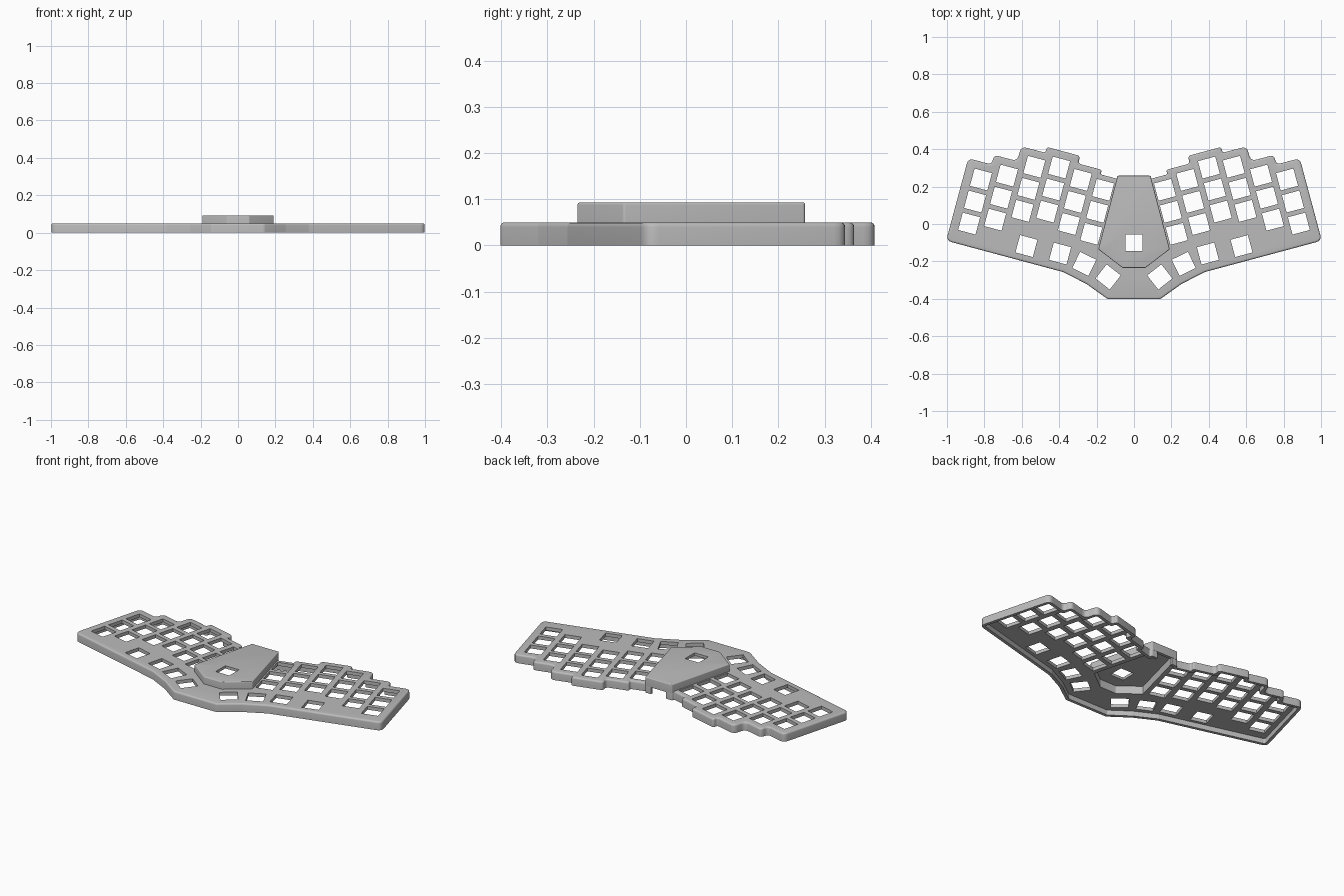
import bpy, bmesh, math
from mathutils import Vector, Matrix

cube = bpy.data.objects.get("Cube")
if cube:
    bpy.data.objects.remove(cube, do_unlink=True)

grey = bpy.data.materials.new("case_grey")
grey.use_nodes = True
grey.diffuse_color = (0.5, 0.5, 0.5, 1)
grey.node_tree.nodes["Principled BSDF"].inputs["Base Color"].default_value = (0.5, 0.5, 0.5, 1)

TILT = math.radians(15)
PITCH_U, PITCH_V, HOLE = 0.129, 0.122, 0.096
WALL = 0.018


def uv(u, v):
    """Point in the tilted key grid of the +x half."""
    return Vector((u, v)) @ Matrix.Rotation(-TILT, 2)


def mirrored(half):
    """Closed counter-clockwise outline from the +x half, listed back to front."""
    half = [Vector(p) for p in half]
    return half[::-1] + [Vector((-p.x, p.y)) for p in half]


def inset(pts, d):
    """Mitred inward offset."""
    out = []
    for i, p in enumerate(pts):
        a = (p - pts[i - 1]).normalized()
        b = (pts[(i + 1) % len(pts)] - p).normalized()
        na, nb = Vector((-a.y, a.x)), Vector((-b.y, b.x))
        out.append(p + (na + nb) * d / (1 + na.dot(nb)))
    return out


def rounded(pts, r, steps=5):
    out = []
    for i, p in enumerate(pts):
        a, b = pts[i - 1] - p, pts[(i + 1) % len(pts)] - p
        turn = math.pi - a.angle(b)
        t = min(r * math.tan(turn / 2), 0.45 * a.length, 0.45 * b.length)
        a, b = p + a.normalized() * t, p + b.normalized() * t
        for k in range(steps + 1):
            s = k / steps
            out.append(a * (1 - s) ** 2 + p * 2 * s * (1 - s) + b * s * s)
    return out


def make(name, bm):
    bmesh.ops.recalc_face_normals(bm, faces=bm.faces)
    mesh = bpy.data.meshes.new(name)
    bm.to_mesh(mesh)
    bm.free()
    mesh.materials.append(grey)
    obj = bpy.data.objects.new(name, mesh)
    bpy.context.collection.objects.link(obj)
    return obj


def loft(name, outline, levels, r):
    """Stack rounded outlines; levels are (height, inset)."""
    bm = bmesh.new()
    rings = [[bm.verts.new((p.x, p.y, z)) for p in rounded(inset(outline, d), max(r - d, 0.004))]
             for z, d in levels]
    for low, high in zip(rings, rings[1:]):
        for i in range(len(low)):
            bm.faces.new((low[i - 1], low[i], high[i], high[i - 1]))
    bm.faces.new(rings[0][::-1])
    bm.faces.new(rings[-1])
    return make(name, bm)


def fillet(bottom, top, r):
    """Straight side with a rounded upper edge."""
    steps = [math.pi / 2 * k / 4 for k in range(5)]
    return [(bottom, 0)] + [(top - r + r * math.sin(a), r - r * math.cos(a)) for a in steps]


def boxes(name, items):
    """Box cutters from (centre, angle, size, low, high)."""
    bm = bmesh.new()
    for c, angle, size, low, high in items:
        m = (Matrix.Translation((c[0], c[1], (low + high) / 2)) @ Matrix.Rotation(angle, 4, "Z")
             @ Matrix.Diagonal((size[0], size[1], high - low, 1)))
        bmesh.ops.create_cube(bm, size=1, matrix=m)
    return make(name, bm)


def cut(obj, cutters):
    bpy.context.view_layer.objects.active = obj
    for c in cutters:
        mod = obj.modifiers.new("cut", "BOOLEAN")
        mod.operation, mod.solver, mod.object = "DIFFERENCE", "EXACT", c
        bpy.ops.object.modifier_apply(modifier=mod.name)


# Outlines: stepped case edge and the raised centre cover
case_half = [(0.089, 0.257), uv(0.152, 0.21)]
steps = [(0.241, 0.21), (0.372, 0.235), (0.556, 0.277), (0.69, 0.245), (0.818, 0.163), (0.947, 0.11)]
for i, (u, v) in enumerate(steps):
    case_half.append(uv(u, v))
    case_half.append(uv(u, steps[i + 1][1] if i + 1 < len(steps) else -0.346))
case_half += [uv(0.3, -0.346), (0.255, -0.32), (0.14, -0.402)]
case_outline = mirrored(case_half)
cover_outline = mirrored([(0.088, 0.258), (0.191, -0.135), (0.06, -0.235)])

case = loft("keyboard_case", case_outline, fillet(0, 0.05, 0.01), 0.032)
cover = loft("centre_cover", cover_outline, fillet(0.04, 0.093, 0.005), 0.008)

# Hollow undersides
case_cavity = loft("case_cavity", inset(case_outline, WALL), [(-0.02, 0), (0.03, 0)], 0.012)
cover_cavity = loft("cover_cavity", inset(cover_outline, WALL), [(-0.02, 0), (0.077, 0)], 0.004)

# Switch openings: six staggered columns of three, plus thumb keys, on both halves
columns = [0.134, 0.154, 0.188, 0.1575, 0.074, 0.018]
spots = [(uv(0.207 + PITCH_U * i, v - PITCH_V * row), TILT)
         for i, v in enumerate(columns) for row in range(3)]
spots += [(Vector(p), math.radians(a)) for p, a in
          [((0.575, -0.118), 15), ((0.395, -0.158), 15), ((0.266, -0.213), 26), ((0.138, -0.283), 38)]]
spots += [(Vector((-p.x, p.y)), -a) for p, a in spots]
switch_holes = boxes("switch_holes", [(p, a, (HOLE, HOLE), 0.005, 0.12) for p, a in spots])

# Opening in the cover and cable notch in the back wall
cover_hole = boxes("cover_hole", [((0, -0.1), 0, (0.09, 0.09), 0.06, 0.12)])
cable_notch = boxes("cable_notch", [((0, 0.25), 0, (0.1, 0.1), -0.02, 0.042)])

cut(case, [case_cavity, cover_cavity, switch_holes, cable_notch])
cut(cover, [cover_cavity, cover_hole])

for helper in (case_cavity, cover_cavity, switch_holes, cover_hole, cable_notch):
    bpy.data.objects.remove(helper, do_unlink=True)

bpy.ops.object.select_all(action="DESELECT")
for obj in (case, cover):
    obj.select_set(True)
bpy.context.view_layer.objects.active = case
bpy.ops.object.shade_smooth_by_angle(angle=math.radians(35))
